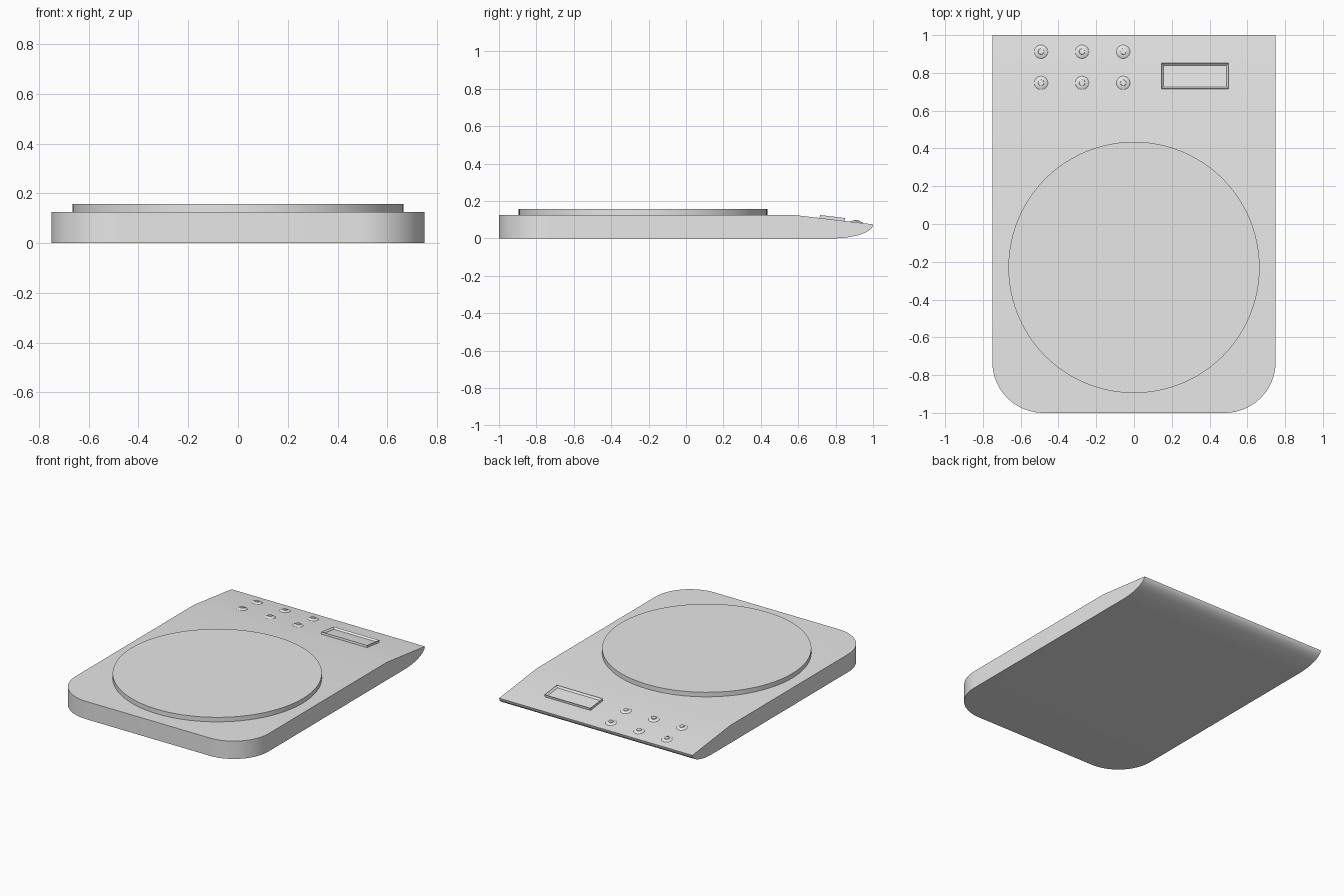
import bpy, bmesh, math
from mathutils import Matrix, Vector

if "Cube" in bpy.data.objects:
    bpy.data.objects.remove(bpy.data.objects["Cube"])

grey = bpy.data.materials.new("light_grey")
grey.diffuse_color = (0.8, 0.8, 0.8, 1)
grey.use_nodes = True
grey.node_tree.nodes["Principled BSDF"].inputs["Base Color"].default_value = grey.diffuse_color

SLOPE = math.atan2(-0.05, 0.42)          # tilt of the control panel
def panel_z(y):
    return 0.125 + (y - 0.58) * math.tan(SLOPE)

def finish(bm, name, angle=30):
    bmesh.ops.recalc_face_normals(bm, faces=bm.faces)
    me = bpy.data.meshes.new(name)
    bm.to_mesh(me)
    bm.free()
    me.materials.append(grey)
    ob = bpy.data.objects.new(name, me)
    bpy.context.collection.objects.link(ob)
    bpy.ops.object.select_all(action='DESELECT')
    ob.select_set(True)
    bpy.context.view_layer.objects.active = ob
    bpy.ops.object.shade_smooth_by_angle(angle=math.radians(angle))
    return ob

def on_panel(ob, x, y):
    ob.matrix_world = Matrix.Translation((x, y, panel_z(y))) @ Matrix.Rotation(SLOPE, 4, 'X')

# Body: side profile extruded across x, front corners rounded
profile = [(-1, 0), (0.78, 0)]
for i in range(1, 13):
    a = math.radians(90 * i / 12)
    profile.append((0.78 + 0.22 * math.sin(a), 0.075 * (1 - math.cos(a))))
profile += [(0.58, 0.125), (-1, 0.125)]
bm = bmesh.new()
f = bm.faces.new([bm.verts.new((-0.75, y, z)) for y, z in profile])
ext = bmesh.ops.extrude_face_region(bm, geom=[f])
bmesh.ops.translate(bm, vec=(1.5, 0, 0), verts=[v for v in ext["geom"] if isinstance(v, bmesh.types.BMVert)])
corners = [e for e in bm.edges if all(v.co.y < -0.99 for v in e.verts)
           and abs(e.verts[0].co.x - e.verts[1].co.x) < 1e-4]
bmesh.ops.bevel(bm, geom=corners, offset=0.27, segments=16, profile=0.5, affect='EDGES')
finish(bm, "body", 20)

# Round weighing platter
bm = bmesh.new()
bmesh.ops.create_cone(bm, cap_ends=True, segments=96, radius1=0.665, radius2=0.665, depth=0.042,
                      matrix=Matrix.Translation((0, -0.23, 0.136)))
finish(bm, "weighing_platter")

# Display: raised frame with a sunken screen
bm = bmesh.new()
bmesh.ops.create_cube(bm, size=1, matrix=Matrix.Translation((0, 0, 0.003)) @ Matrix.Diagonal((0.355, 0.136, 0.026, 1)))
top = max(bm.faces, key=lambda q: q.calc_center_median().z)
bmesh.ops.inset_region(bm, faces=[top], thickness=0.016)
bmesh.ops.translate(bm, vec=(0, 0, -0.012), verts=top.verts)
on_panel(finish(bm, "display_frame"), 0.323, 0.782)

# Buttons: flared mound with a small nub
ring = [(0.038, -0.002), (0.034, 0.002), (0.027, 0.005), (0.016, 0.008), (0.015, 0.012), (0.0, 0.012)]
for x in (-0.492, -0.275, -0.057):
    for y in (0.747, 0.912):
        bm = bmesh.new()
        vs = [bm.verts.new((r, 0, z)) for r, z in ring]
        es = [bm.edges.new(p) for p in zip(vs, vs[1:])]
        bmesh.ops.spin(bm, geom=vs + es, cent=(0, 0, 0), axis=(0, 0, 1), angle=math.tau, steps=24)
        bmesh.ops.remove_doubles(bm, verts=bm.verts, dist=1e-5)
        on_panel(finish(bm, "button", 40), x, y)
